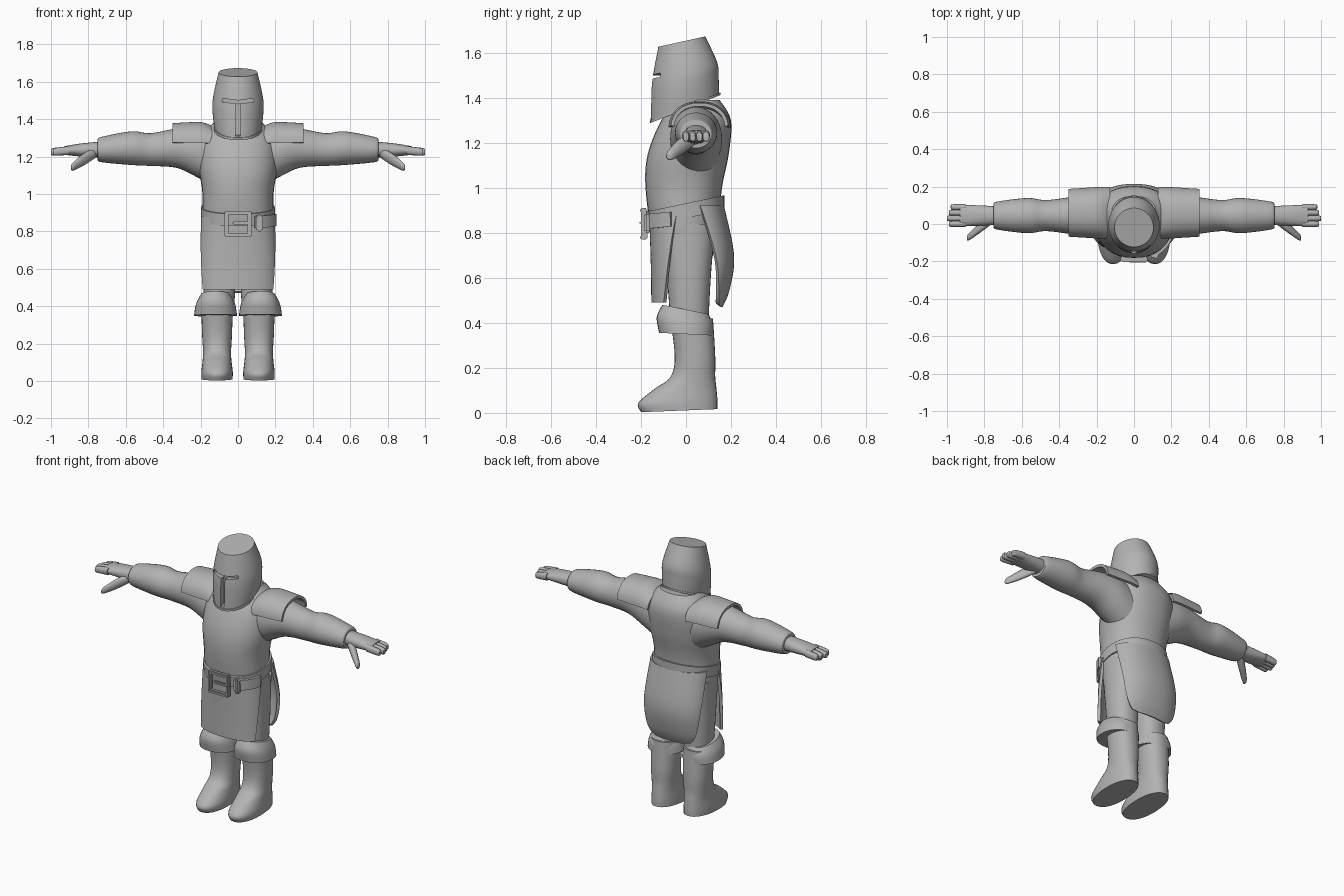
import bpy, bmesh, math
from mathutils import Vector, Matrix

default_cube = bpy.data.objects.get("Cube")
if default_cube:
    bpy.data.objects.remove(default_cube)

GREY = (.45, .45, .45, 1)
plain_grey = bpy.data.materials.new("plain_grey")
plain_grey.use_nodes = True
plain_grey.diffuse_color = GREY
plain_grey.node_tree.nodes["Principled BSDF"].inputs["Base Color"].default_value = GREY


def apply_modifier(part, kind, **settings):
    modifier = part.modifiers.new(kind.lower(), kind)
    for key, value in settings.items():
        setattr(modifier, key, value)
    bpy.ops.object.modifier_apply(modifier=modifier.name)


def finish(name, bm, thickness=0, cutters=()):
    """Turn a bmesh into a smooth shaded object, thickened or cut on request."""
    bmesh.ops.recalc_face_normals(bm, faces=bm.faces)
    mesh = bpy.data.meshes.new(name)
    bm.to_mesh(mesh)
    bm.free()
    mesh.materials.append(plain_grey)
    part = bpy.data.objects.new(name, mesh)
    bpy.context.collection.objects.link(part)
    bpy.ops.object.select_all(action='DESELECT')
    part.select_set(True)
    bpy.context.view_layer.objects.active = part
    if thickness:
        apply_modifier(part, 'SOLIDIFY', thickness=thickness, offset=0)
    for cutter in cutters:
        apply_modifier(part, 'BOOLEAN', operation='DIFFERENCE', object=cutter, solver='EXACT')
        bpy.data.objects.remove(cutter)
    bpy.ops.object.shade_smooth_by_angle(angle=math.radians(40))
    return part


def smooth_path(rings, steps):
    """Catmull-Rom curve through all ring values at once."""
    points = [Vector(ring) for ring in rings]
    points = [points[0], *points, points[-1]]
    for a, b, c, d in zip(points, points[1:], points[2:], points[3:]):
        for step in range(steps):
            t = step / steps
            yield b + ((c - a) + ((2*a - 5*b + 4*c - d) + (3*b - a - 3*c + d) * t) * t) * t / 2
    yield points[-1]


def signed_power(value, exponent):
    return math.copysign(abs(value) ** exponent, value)


def loft(name, rings, axis='z', side=1, shift=0, lean=0, tilt=(0, 0), arc=lambda t: 180,
         middle=0, thickness=0, roundness=.9, segments=32, steps=5, cutters=()):
    """Skin rings of (position, half width, low, high).
    Along z the width runs in x and low/high in y; along x they run in y and z.
    Shift and lean move the ring centres; arc opens the skin into a panel."""
    bm = bmesh.new()
    skin = []
    path = list(smooth_path(rings, steps))
    for index, (position, half, low, high) in enumerate(path):
        t = index / (len(path) - 1)
        slope = tilt[0] + (tilt[1] - tilt[0]) * t
        centre = shift + lean * (position - path[0][0])
        ring = []
        for k in range(segments + bool(thickness)):
            angle = math.radians(middle + arc(t) * (2 * k / segments - 1))
            across = centre + half * signed_power(math.cos(angle), roundness)
            offset = (high - low) / 2 * signed_power(math.sin(angle), roundness)
            depth, along = (low + high) / 2 + offset, position + slope * offset
            x, y, z = (across, depth, along) if axis == 'z' else (along, across, depth)
            ring.append(bm.verts.new((x * side, y, z)))
        skin.append(ring)
    for lower, upper in zip(skin, skin[1:]):
        for k in range(segments):
            following = (k + 1) % len(lower)
            bm.faces.new((lower[k], lower[following], upper[following], upper[k]))
    if not thickness:
        bm.faces.new(skin[0])
        bm.faces.new(skin[-1])
    return finish(name, bm, thickness, cutters)


def box(name, centre, size, turn=0, bevel=0):
    bm = bmesh.new()
    placement = Matrix.Translation(centre) @ Matrix.Rotation(turn, 4, 'Y') @ Matrix.Diagonal((*size, 1))
    bmesh.ops.create_cube(bm, size=1, matrix=placement)
    if bevel:
        bmesh.ops.bevel(bm, geom=bm.edges[:], offset=bevel, segments=2, affect='EDGES')
    return finish(name, bm)


# Body
loft("torso", [(.66, .16, -.09, .11), (.8, .19, -.15, .14), (1, .19, -.18, .16),
               (1.15, .21, -.17, .19), (1.3, .2, -.11, .2), (1.39, .12, -.04, .15)])
loft("neck", [(1.3, .08, -.08, .1), (1.45, .08, -.08, .1)])

# Great helm with a T-shaped visor opening
slots = [box("breath_slot", (0, -.17, 1.4), (.026, .1, .18))]
for side in (-1, 1):
    slots.append(box("eye_slot", (side * .04, -.16, 1.496), (.09, .1, .018), turn=-.12 * side))
loft("helmet", [(1.355, .127, -.157, .147), (1.44, .136, -.155, .145), (1.52, .133, -.15, .138),
                (1.65, .104, -.123, .085)], tilt=(.4, .22), roundness=1, segments=48, cutters=slots)
loft("helmet_rim", [(1.35, .133, -.16, .153), (1.362, .133, -.16, .153)],
     tilt=(.4, .4), roundness=1, steps=1)

# Belt, hanging tail and buckle
loft("belt", [(.865, .197, -.175, .17), (.93, .197, -.183, .17)], tilt=(.21, .21), steps=1)
loft("belt_tail", [(.835, .207, -.185, .18), (.9, .207, -.188, .18)], tilt=(.1, .1),
     arc=lambda t: 24, middle=-42, thickness=.016, segments=10, steps=1)
box("belt_keeper", (.115, -.17, .845), (.03, .03, .09), bevel=.008)
for side in (-1, 1):
    box("buckle_upright", (side * .062, -.186, .84), (.02, .028, .14), bevel=.006)
    box("buckle_bar", (0, -.19, .84 + side * .06), (.14, .028, .02), bevel=.006)
box("buckle_prong", (.02, -.196, .845), (.1, .02, .016), bevel=.005)

# Skirt panels, the back one with a rounded hem
loft("skirt_front", [(.49, .2, -.145, .05), (.68, .198, -.148, .07), (.88, .19, -.155, .11)],
     arc=lambda t: 64 + 20 * t, middle=-90, thickness=.018)
loft("skirt_back", [(.475, .17, .02, .155), (.55, .19, 0, .185), (.7, .198, -.03, .205),
                    (.92, .188, -.09, .16)],
     arc=lambda t: 28 + 52 * t ** .4, middle=90, thickness=.018)

for label, side in (("left", 1), ("right", -1)):
    # Arm and hand
    loft(label + "_arm", [(.1, .11, 1.02, 1.34), (.22, .115, 1.09, 1.36), (.33, .1, 1.14, 1.35),
                          (.47, .083, 1.15, 1.325), (.57, .094, 1.155, 1.335),
                          (.73, .075, 1.17, 1.305), (.75, .06, 1.185, 1.29)],
         axis='x', side=side, shift=.045, roundness=1)
    loft(label + "_palm", [(.73, .05, 1.195, 1.28), (.84, .055, 1.2, 1.27), (.93, .058, 1.21, 1.255)],
         axis='x', side=side, shift=.045)
    for finger in range(4):
        tip = 1 - abs(finger - 1) * .01
        loft(label + "_finger", [(.9, .017, 1.21, 1.255), (tip - .01, .015, 1.205, 1.245),
                                 (tip, .007, 1.215, 1.23)],
             axis='x', side=side, shift=finger * .03, segments=12)
    loft(label + "_thumb", [(.76, .03, 1.195, 1.25), (.82, .027, 1.155, 1.22),
                            (.88, .02, 1.125, 1.17), (.893, .01, 1.13, 1.15)],
         axis='x', side=side, shift=.03, lean=-.8, segments=16)

    # Shoulder plate
    loft(label + "_pauldron", [(.13, .13, 1.17, 1.35), (.19, .13, 1.15, 1.375),
                               (.27, .125, 1.15, 1.375), (.35, .12, 1.16, 1.37)],
         axis='x', side=side, shift=.06, arc=lambda t: 86, middle=90, thickness=.016)

    # Leg and turned-down boot
    loft(label + "_thigh", [(.4, .08, -.07, .1), (.6, .09, -.085, .11), (.84, .09, -.12, .13)],
         side=side, shift=.1)
    loft(label + "_boot_cuff", [(.35, .115, -.12, .12), (.41, .105, -.13, .12), (.46, .08, -.105, .1)],
         side=side, shift=.12, tilt=(-.05, -.2))
    loft(label + "_boot", [(.01, .083, -.2, .14), (.05, .084, -.212, .14), (.11, .077, -.14, .135),
                           (.16, .075, -.07, .13), (.25, .08, -.05, .13), (.42, .085, -.07, .12)],
         side=side, shift=.112, tilt=(.04, 0))
